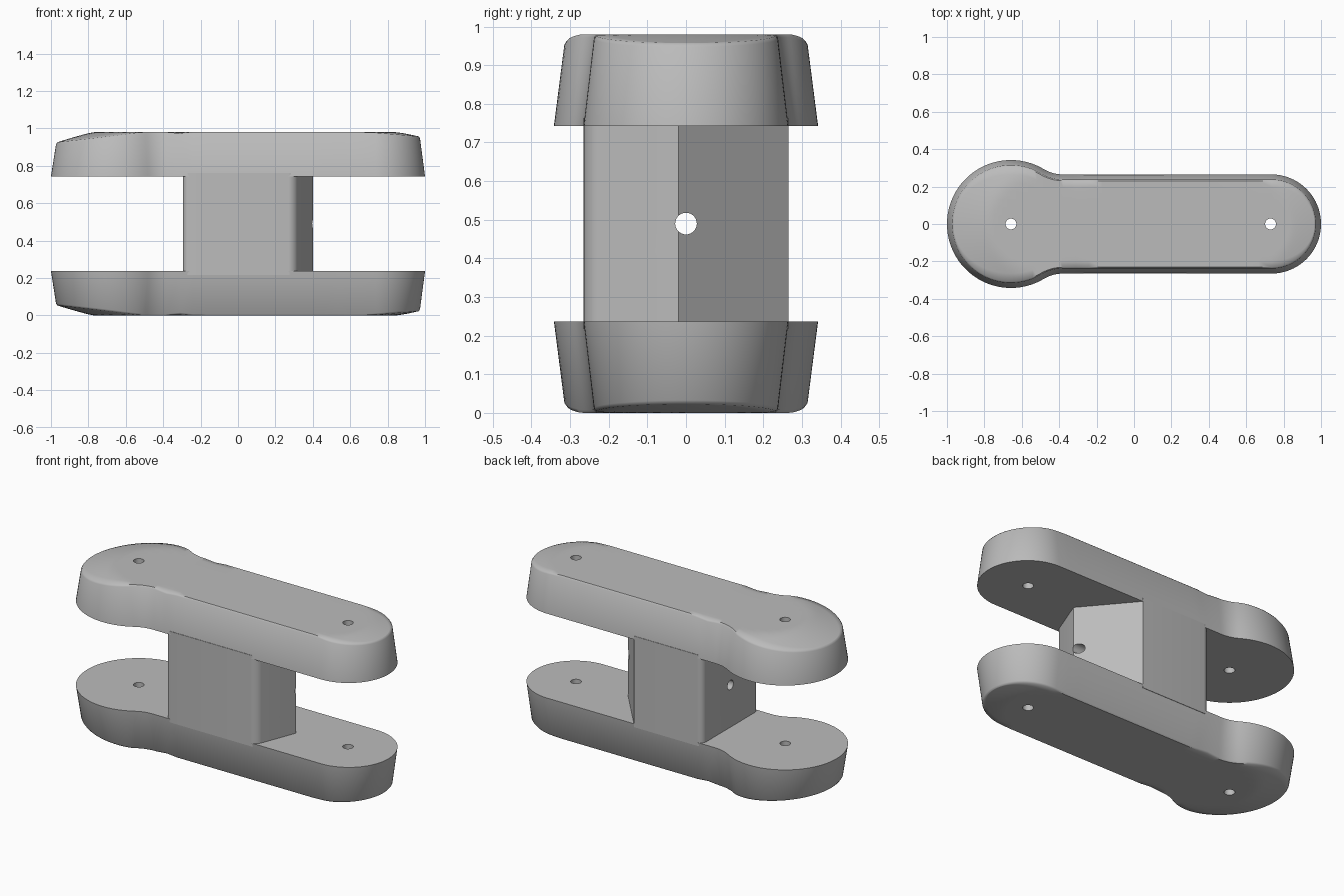
import bpy, bmesh
from math import sin, cos, pi, atan2, sqrt, hypot, radians
from mathutils import Vector

cube = bpy.data.objects.get("Cube")
if cube:
    bpy.data.objects.remove(cube)

grey = bpy.data.materials.new("plain grey")
grey.use_nodes = True
colour = (0.5, 0.5, 0.5, 1)
grey.diffuse_color = colour
grey.node_tree.nodes["Principled BSDF"].inputs["Base Color"].default_value = colour

HEIGHT, INNER = 0.98, 0.743          # overall height, inner face of the upper arm
LOBE_X, LOBE_R = -0.658, 0.342       # wide end
TIP_X, ARM_R = 0.735, 0.265          # narrow end and arm half width
FILLET = 0.2


def arc(cx, cy, r, a, b, n):
    return [(cx + r * cos(a + (b - a) * i / n), cy + r * sin(a + (b - a) * i / n))
            for i in range(n + 1)]


def half_outline(inset):
    """Upper half of the arm outline, from the wide end to the narrow end."""
    fy = ARM_R + FILLET
    fx = LOBE_X + sqrt((LOBE_R + FILLET) ** 2 - fy ** 2)
    a = atan2(fy, fx - LOBE_X)
    pts = arc(LOBE_X, 0, LOBE_R - inset, pi, a, 28)
    pts += arc(fx, fy, FILLET + inset, a - pi, -pi / 2, 8)[1:]
    x0, y0 = pts[-1]
    pts += [(x0 + (TIP_X - x0) * i / 16, y0) for i in range(1, 16)]
    return pts + arc(TIP_X, 0, ARM_R - inset, pi / 2, 0, 24)


def crown(x, y):
    """Height of the outer face, falling away towards both ends."""
    wide = max(0, hypot(x + 0.5, y) - 0.27) / 0.2 if x < -0.3 else 0
    tip = max(0, hypot(x - 0.6, y) - 0.24) / 0.135 if x > 0.5 else 0
    return HEIGHT - 0.055 * wide ** 1.15 - 0.025 * tip ** 1.3


def new_object(name, bm):
    bmesh.ops.recalc_face_normals(bm, faces=bm.faces)
    mesh = bpy.data.meshes.new(name)
    bm.to_mesh(mesh)
    bm.free()
    mesh.materials.append(grey)
    ob = bpy.data.objects.new(name, mesh)
    bpy.context.collection.objects.link(ob)
    return ob


def activate(ob):
    bpy.ops.object.select_all(action='DESELECT')
    ob.select_set(True)
    bpy.context.view_layer.objects.active = ob


def drill(ob, centre, radius, axis):
    bm = bmesh.new()
    bmesh.ops.create_cone(bm, cap_ends=True, segments=32, radius1=radius,
                          radius2=radius, depth=3)
    rot = Vector((0, 0, 1)).rotation_difference(Vector(axis)).to_matrix()
    bmesh.ops.rotate(bm, verts=bm.verts, matrix=rot)
    bmesh.ops.translate(bm, verts=bm.verts, vec=centre)
    cutter = new_object("hole_cutter", bm)
    cutter.hide_render = True
    activate(ob)
    mod = ob.modifiers.new("hole", 'BOOLEAN')
    mod.operation, mod.solver, mod.object = 'DIFFERENCE', 'EXACT', cutter
    bpy.ops.object.modifier_apply(modifier=mod.name)
    bpy.data.objects.remove(cutter)


def smooth(ob, degrees):
    activate(ob)
    bpy.ops.object.shade_smooth_by_angle(angle=radians(degrees))


def make_arm(name, flip):
    bm = bmesh.new()

    def place(x, y, z):
        return bm.verts.new((x, y, HEIGHT - z if flip else z))

    def ring(inset, height):
        up = half_outline(inset)
        loop = up + [(x, -y) for x, y in up[-2:0:-1]]
        return [place(x, y, height(x, y)) for x, y in loop]

    # Tapered wall with a softened outer edge
    base = ring(0, lambda x, y: INNER)
    wall = ring(0.027, lambda x, y: crown(x, y) - 0.008)
    rim = ring(0.034, crown)
    n = len(base)
    for lower, upper in ((base, wall), (wall, rim)):
        for i in range(n):
            j = (i + 1) % n
            bm.faces.new((lower[i], lower[j], upper[j], upper[i]))
    bm.faces.new(base)

    # Crowned outer face, in strips across the arm
    half, cols = n // 2, 14
    rows = [[rim[0]]]
    for i in range(1, half):
        a, b = rim[i], rim[n - i]
        x, y = a.co.x, a.co.y
        mid = []
        for k in range(1, cols):
            yy = y * (1 - 2 * k / cols)
            mid.append(place(x, yy, crown(x, yy)))
        rows.append([a] + mid + [b])
    rows.append([rim[half]])
    for r, s in zip(rows, rows[1:]):
        for k in range(cols):
            quad = [r[min(k, len(r) - 1)], s[min(k, len(s) - 1)],
                    s[min(k + 1, len(s) - 1)], r[min(k + 1, len(r) - 1)]]
            bm.faces.new(list(dict.fromkeys(quad)))

    ob = new_object(name, bm)
    for x in (LOBE_X, 0.73):
        drill(ob, (x, 0, 0.5), 0.029, (0, 0, 1))
    smooth(ob, 48)


make_arm("upper_arm", False)
make_arm("lower_arm", True)

# Centre block: pointed on one side, three rounded upright corners
bm = bmesh.new()
profile = [(-0.295, -0.265), (0.305, -0.265), (0.4, -0.02), (0.16, 0.265), (-0.295, 0.265)]
low = [bm.verts.new((x, y, HEIGHT - INNER - 0.02)) for x, y in profile]
high = [bm.verts.new((x, y, INNER + 0.02)) for x, y in profile]
bm.faces.new(low)
bm.faces.new(high)
for i in range(5):
    j = (i + 1) % 5
    bm.faces.new((low[i], low[j], high[j], high[i]))
bmesh.ops.recalc_face_normals(bm, faces=bm.faces)
corners = [bm.edges.get((low[i], high[i])) for i in (0, 1, 4)]
bmesh.ops.bevel(bm, geom=corners, offset=0.035, segments=6, profile=0.5, affect='EDGES')
block = new_object("centre_block", bm)
drill(block, (0, 0, 0.49), 0.028, (1, 0, 0))
smooth(block, 30)
